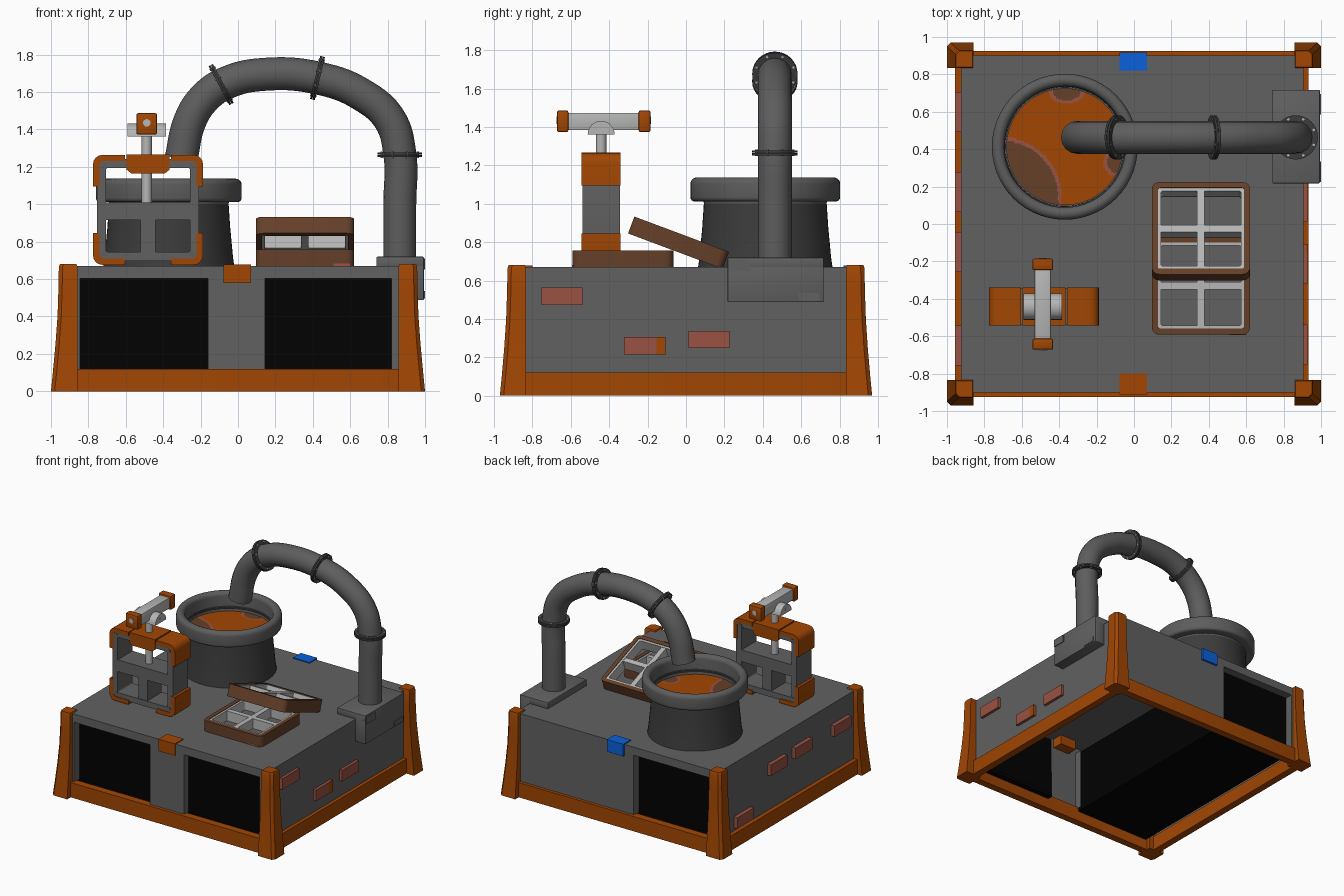
import bpy, bmesh, math
from mathutils import Matrix, Vector

if "Cube" in bpy.data.objects:
    bpy.data.objects.remove(bpy.data.objects["Cube"])

def mat(name, r, g, b):
    m = bpy.data.materials.new(name)
    m.diffuse_color = (r, g, b, 1)
    m.use_nodes = True
    m.node_tree.nodes["Principled BSDF"].inputs["Base Color"].default_value = m.diffuse_color
    return m

ORANGE = mat("orange", 0.36, 0.062, 0.001)
BODY = mat("body grey", 0.12, 0.12, 0.12)
PIPE = mat("pipe grey", 0.11, 0.11, 0.11)
CHAR = mat("charcoal", 0.045, 0.045, 0.045)
BLACK = mat("black", 0.0005, 0.0005, 0.0005)
LIGHT = mat("light grey", 0.46, 0.47, 0.46)
BROWN = mat("brown", 0.13, 0.05, 0.022)
RUST = mat("rust red", 0.32, 0.085, 0.055)
BLUE = mat("blue", 0.003, 0.12, 0.70)

def finish(bm, name, m, matrix=None, smooth=False):
    bmesh.ops.recalc_face_normals(bm, faces=bm.faces)
    if matrix is not None:
        bm.transform(matrix)
    me = bpy.data.meshes.new(name)
    bm.to_mesh(me)
    bm.free()
    ob = bpy.data.objects.new(name, me)
    bpy.context.collection.objects.link(ob)
    me.materials.append(m)
    if smooth:
        shade(ob)
    return ob

def shade(ob):
    bpy.ops.object.select_all(action='DESELECT')
    ob.select_set(True)
    bpy.context.view_layer.objects.active = ob
    bpy.ops.object.shade_smooth_by_angle(angle=math.radians(40))

def box(name, x, y, z, m, bevel=0, matrix=None):
    bm = bmesh.new()
    bmesh.ops.create_cube(bm, size=1)
    for v in bm.verts:
        for i, (lo, hi) in enumerate((x, y, z)):
            v.co[i] = lo if v.co[i] < 0 else hi
    if bevel:
        bmesh.ops.bevel(bm, geom=bm.edges[:], offset=bevel, segments=2, affect='EDGES', profile=0.5)
    return finish(bm, name, m, matrix, bool(bevel))

def skin(name, loops, m, closed=False, caps=True, matrix=None, smooth=False):
    """Bridge equal-length point loops one after another."""
    bm = bmesh.new()
    vs = [[bm.verts.new(p) for p in lp] for lp in loops]
    n, k = len(vs[0]), len(vs)
    for a in range(k if closed else k - 1):
        A, B = vs[a], vs[(a + 1) % k]
        for i in range(n):
            bm.faces.new((A[i], A[(i + 1) % n], B[(i + 1) % n], B[i]))
    if caps and not closed:
        bm.faces.new(vs[0])
        bm.faces.new(vs[-1])
    return finish(bm, name, m, matrix, smooth)

def rrect(hx, hy, r, z):
    pts = []
    for q, (sx, sy) in enumerate(((1, 1), (-1, 1), (-1, -1), (1, -1))):
        for i in range(5):
            a = math.pi / 2 * (q + i / 4)
            pts.append((sx * (hx - r) + r * math.cos(a), sy * (hy - r) + r * math.sin(a), z))
    return pts

def frame(name, hx, hy, r, t, z0, z1, m, matrix=None):
    ri = max(r - t, 0.012)
    return skin(name, [rrect(hx, hy, r, z0), rrect(hx, hy, r, z1), rrect(hx - t, hy - t, ri, z1),
                       rrect(hx - t, hy - t, ri, z0)], m, closed=True, matrix=matrix, smooth=True)

def lathe(name, prof, c, m, seg=56, smooth=True):
    loops = [[(c[0] + r * math.cos(2 * math.pi * i / seg), c[1] + r * math.sin(2 * math.pi * i / seg), z)
              for i in range(seg)] for r, z in prof]
    return skin(name, loops, m, caps=False, smooth=smooth)

def cyl(name, c, d, r, h, m, seg=32):
    bm = bmesh.new()
    bmesh.ops.create_cone(bm, cap_ends=True, segments=seg, radius1=r, radius2=r, depth=h)
    M = Matrix.Translation(c) @ Vector(d).to_track_quat('Z', 'Y').to_matrix().to_4x4()
    return finish(bm, name, m, M, True)

# --- thin base shell: top, walls and recessed window openings
L, R, F, T = -0.925, 0.905, 0.90, 0.012
box("base_top", (L, R), (-F, F), (0.67 - T, 0.67), BODY)
box("base_wall_left", (L, L + T), (-F, F), (0.08, 0.66), BODY)
box("base_wall_right", (R - T, R), (-F, F), (0.08, 0.66), BODY)
box("back_wall", (-0.16, R), (F - T, F), (0.08, 0.66), BODY)
for x in ((L, -0.845), (-0.16, 0.145), (0.822, R)):
    box("front_pillar", x, (-F, T - F), (0.08, 0.66), BODY)
box("back_pillar", (L, -0.845), (F - T, F), (0.08, 0.66), BODY)
for x0, x1, s in ((-0.845, -0.16, -1), (0.145, 0.822, -1), (-0.845, -0.16, 1)):
    y = sorted((s * F, s * 0.83))
    box("window_band", (x0, x1), sorted((s * F, s * (F - T))), (0.604, 0.66), BODY)
    box("window_head", (x0, x1), y, (0.604, 0.612), BODY)
    box("window_jamb", (x0 - .008, x0), y, (0.11, 0.612), BODY)
    box("window_jamb", (x1, x1 + .008), y, (0.11, 0.612), BODY)
    box("window_sill", (x0, x1), sorted((s * .895, s * .82)), (0.085, 0.115), BLACK)
box("tunnel", (-0.847, -0.158), (-0.832, 0.832), (0.085, 0.606), BLACK)
box("front_window", (0.14, 0.824), (-0.84, -0.83), (0.085, 0.606), BLACK)
frame("bottom_rail", 0.945, 0.925, 0.013, 0.06, 0, 0.12, ORANGE, Matrix.Translation((-0.013, 0, 0)))

# --- flared corner posts
for sx in (-1, 1):
    for sy in (-1, 1):
        loops = []
        for z, ox, oy in ((0, 1, .97), (.1, .99, .96), (.25, .976, .947), (.4, .965, .937), (.55, .96, .932),
                          (.665, .958, .93), (.68, .952, .924)):
            c = 0.02
            ix, iy = (.858, .833) if z < .67 else (.864, .839)
            loops.append([(sx * x, sy * y, z) for x, y in
                          ((ix, iy), (ox, iy), (ox, oy - c), (ox - c, oy), (ix, oy))])
        skin("corner_post", loops, ORANGE, smooth=True)

# --- clips on front and back edges
box("front_clip", (-0.078, 0.07), (-0.912, -0.80), (0.58, 0.677), ORANGE)
box("back_clip_top", (-0.078, 0.07), (0.82, 0.918), (0.665, 0.678), BLUE)
box("back_clip_flap", (-0.078, 0.07), (0.90, 0.918), (0.58, 0.678), BLUE)

# --- rust patches on both sides
for y, z in ((-0.645, 0.518), (-0.215, 0.26), (0.12, 0.293)):
    box("right_patch", (0.895, 0.928), (y - .107, y + .107), (z - .045, z + .045), RUST)
box("patch_paint", (0.92, 0.929), (-0.155, -0.107), (0.214, 0.306), ORANGE)
for y, z in ((-0.65, 0.46), (-0.15, 0.47), (0.17, 0.455), (0.6, 0.19)):
    box("left_patch", (-0.957, -0.915), (y - .107, y + .107), (z - .045, z + .045), RUST)

# --- pot with rounded rim and liquid
PC = (-0.37, 0.413)
lathe("pot_body", [(.35, .67), (.343, .72), (.328, .88), (.318, 1.03)], PC, CHAR)
rim = [(.31, 1.012), (.368, 1.012)]
rim += [(.368 + .022 * math.sin(a), 1.034 - .022 * math.cos(a)) for a in (.4, .8, 1.2, 1.57)]
rim += [(.357 + .033 * math.cos(i * math.pi / 10), 1.104 + .033 * math.sin(i * math.pi / 10)) for i in range(11)]
rim += [(.322, 1.02), (.316, .97)]
lathe("pot_rim", rim, PC, PIPE)
liq = lathe("liquid", [(max(.319 * i / 45, 1e-4), 0.985) for i in range(46)], PC, ORANGE, 180, False)
liq.data.materials.append(BROWN)
liq.data.materials.append(RUST)
for p in liq.data.polygons:
    x, y = p.center.x, p.center.y
    d = min(math.hypot(x + .71, y - .14) - .31,
            math.hypot((x + .36) * .8, (y - .71) * 1.2) - .065,
            math.hypot(x + .09, y - .33) - .06)
    p.material_index = 1 if d < -0.005 else 2 if d < 0.014 else 0

# --- arched pipe
path = [(.865, .68), (.865, 1.0), (.865, 1.27), (.81, 1.455), (.66, 1.587), (.44, 1.672), (.145, 1.695),
        (-.06, 1.65), (-.175, 1.572), (-.255, 1.45), (-.305, 1.24)]
cu = bpy.data.curves.new("pipe", 'CURVE')
cu.dimensions = '3D'
cu.bevel_depth, cu.bevel_resolution, cu.resolution_u = 0.088, 6, 8
cu.use_fill_caps = True
sp = cu.splines.new('BEZIER')
sp.bezier_points.add(len(path) - 1)
for bp, (x, z) in zip(sp.bezier_points, path):
    bp.co = (x, 0.463, z)
    bp.handle_left_type = bp.handle_right_type = 'AUTO'
cu.materials.append(PIPE)
pipe = bpy.data.objects.new("pipe", cu)
bpy.context.collection.objects.link(pipe)
bpy.ops.object.select_all(action='DESELECT')
bpy.context.view_layer.objects.active = pipe
pipe.select_set(True)
bpy.ops.object.convert(target='MESH')
shade(bpy.context.view_layer.objects.active)
# flanges with bolts
for c, d in (((.865, .463, 1.265), (0, 0, 1)), ((.425, .463, 1.675), (.973, 0, -.23)),
             ((-.09, .463, 1.64), (.88, 0, .47))):
    c, d = Vector(c), Vector(d).normalized()
    for s in (-.007, .007):
        cyl("pipe_flange", c + d * s, d, .118, .012, CHAR)
    u = Vector((0, 1, 0))
    w = d.cross(u)
    for i in range(8):
        a = math.pi * (i + .5) / 4
        cyl("flange_bolt", c + (u * math.cos(a) + w * math.sin(a)) * .104, d, .007, .034, LIGHT, 6)
# bracket over the edge
box("pipe_bracket_top", (.74, .994), (.217, .717), (.665, .72), BODY, .006)
box("pipe_bracket_side", (.9, .994), (.217, .717), (.487, .72), BODY, .006)
box("bracket_plate_a", (.991, 1.0), (.225, .335), (.65, .71), BODY)
box("bracket_plate_b", (.991, 1.0), (.585, .695), (.497, .535), BODY)

# --- machine frame with orange corner guards
MX, MY, MZ = -0.481, -0.442, 0.97
up = Matrix.Translation((MX, MY, MZ)) @ Matrix.Rotation(math.pi / 2, 4, 'X')
frame("machine_frame", .272, .272, .04, .047, -.097, .097, BODY, up)
box("machine_bar", (MX - .23, MX + .23), (MY - .095, MY + .095), (.915, 1.01), BODY)
box("machine_divider", (MX - .04, MX + .04), (MY - .09, MY + .09), (.73, .92), BODY)
def extrude_xz(name, pts, y0, y1, m):
    return skin(name, [[(x, y, z) for x, z in pts] for y in (y0, y1)], m, smooth=True)
for sx in (-1, 1):
    for sz in (-1, 1):
        H, r, arm, t = .294, .05, .17, .034
        pts = [(H - arm, H)]
        pts += [(H - r + r * math.sin(i * math.pi / 8), H - r + r * math.cos(i * math.pi / 8)) for i in range(5)]
        pts += [(H, H - arm), (H - t, H - arm), (H - t, H - r), (H - r, H - t), (H - arm, H - t)]
        extrude_xz("corner_guard", [(MX + sx * x, MZ + sz * z) for x, z in pts], MY - .102, MY + .102, ORANGE)
        cyl("corner_screw", (MX + sx * .235, MY, MZ + sz * .235), (0, 1, 0), .016, .2, PIPE, 12)
half = ((.115, 1.266), (.115, 1.185), (.09, 1.165))
extrude_xz("top_clamp", [(MX + x, z) for x, z in half] + [(MX - x, z) for x, z in half[::-1]],
           MY - .102, MY + .102, ORANGE)
# piston, pivot and cross bar
PX = -0.488
cyl("piston_rod", (PX, MY, 1.19), (0, 0, 1), .027, .38, LIGHT)
arc = [(MY + .07 * math.cos(i * math.pi / 12), 1.362 + .07 * math.sin(i * math.pi / 12)) for i in range(13)]
skin("pivot_block", [[(x, y, z) for y, z in arc] for x in (PX - .102, PX + .102)], LIGHT, smooth=True)
cyl("pivot_pin", (PX, MY, 1.395), (1, 0, 0), .013, .208, LIGHT, 12)
box("cross_bar", (PX - .043, PX + .043), (-.66, -.20), (1.383, 1.474), LIGHT, .008)
for y0, y1, yc in ((-.672, -.613, -.671), (-.247, -.185, -.186)):
    box("bar_end", (PX - .056, PX + .056), (y0, y1), (1.373, 1.487), ORANGE, .01)
    cyl("bar_end_cap", (PX, yc, 1.435), (0, 1, 0), .02, .008, LIGHT, 20)

# --- crate tray and leaning lid, both open grids
def crate(name, M):
    frame(name + "_shell", .263, .263, .04, .032, -.047, .047, BROWN, M)
    frame(name + "_liner", .236, .236, .03, .022, -.043, .043, LIGHT, M)
    box(name + "_rib_a", (-.02, .02), (-.22, .22), (-.04, .04), LIGHT, 0, M)
    box(name + "_rib_b", (-.22, .22), (-.02, .02), (-.04, .04), LIGHT, 0, M)
crate("tray", Matrix.Translation((.358, -.329, .71)))
crate("lid", Matrix.Translation((.358, -.039, .797)) @ Matrix.Rotation(math.radians(-20.5), 4, 'X'))
box("tray_scuff", (.51, .60), (-.5935, -.585), (.664, .682), RUST)
